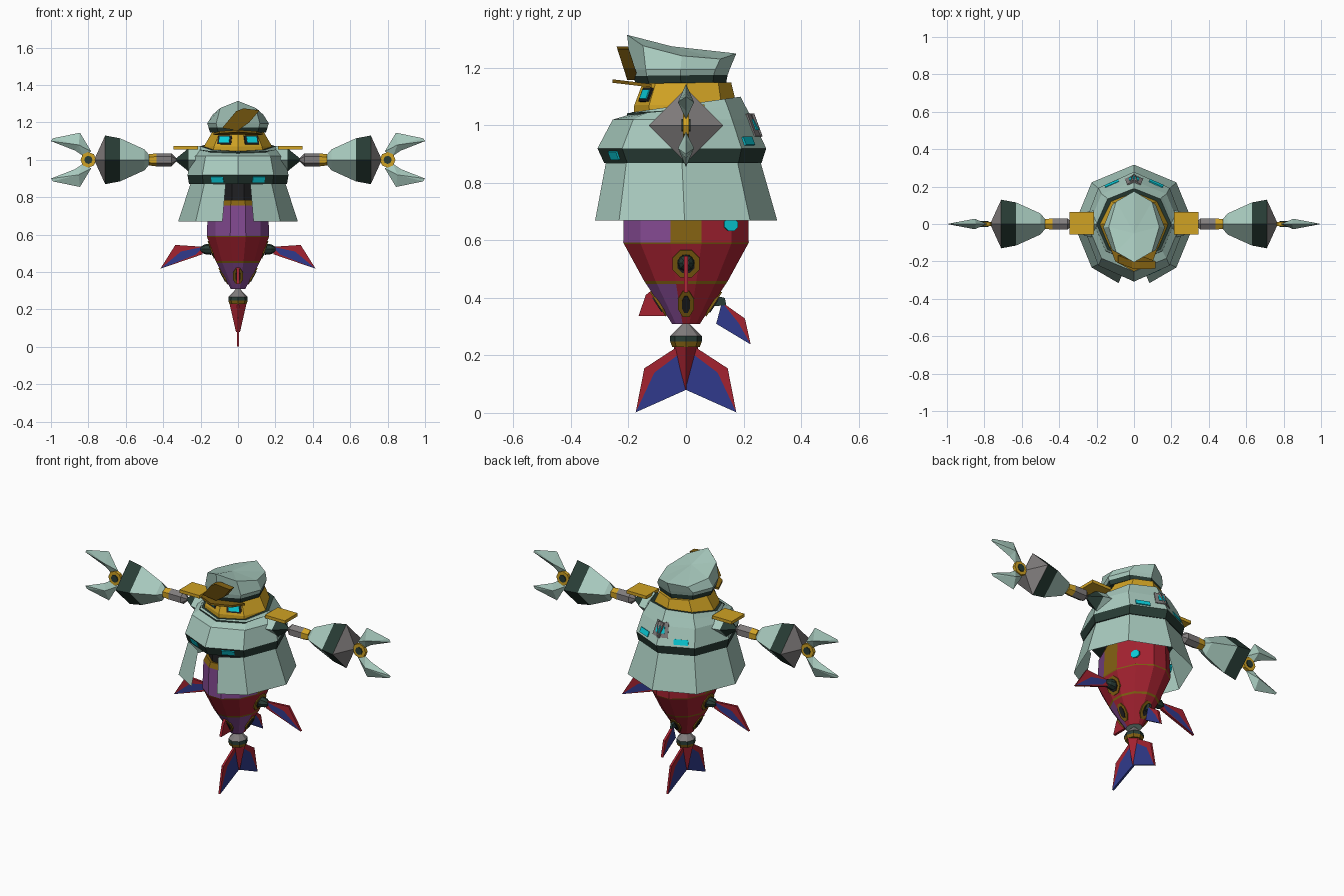
import bpy, bmesh, math
from mathutils import Vector
from mathutils.bvhtree import BVHTree

if "Cube" in bpy.data.objects:
    bpy.data.objects.remove(bpy.data.objects["Cube"])

def lin(c):
    c /= 255
    return c / 12.92 if c < 0.04 * 255 / 255 else ((c + 0.055) / 1.055) ** 2.4

MATS = {}
for mname, rgb in {"pale_green": (168, 202, 190), "dark_green": (40, 60, 53), "gold": (208, 162, 36),
                   "dark_gold": (132, 98, 18), "red": (164, 34, 48), "purple": (132, 74, 146),
                   "blue": (48, 58, 140), "grey": (128, 124, 124), "cyan": (10, 205, 218),
                   "black": (32, 32, 34)}.items():
    m = bpy.data.materials.new(mname)
    m.diffuse_color = (*[lin(c) for c in rgb], 1)
    m.use_nodes = True
    m.node_tree.nodes["Principled BSDF"].inputs["Base Color"].default_value = m.diffuse_color
    MATS[mname] = m
KEYS = list(MATS)
OCT = [i * 45 for i in range(8)]
HEX = [i * 60 for i in range(6)]
SQUARE = [0, 90, 180, 270]

def finish(name, bm):
    bmesh.ops.remove_doubles(bm, verts=bm.verts[:], dist=1e-4)
    bmesh.ops.recalc_face_normals(bm, faces=bm.faces[:])
    me = bpy.data.meshes.new(name)
    for k in KEYS:
        me.materials.append(MATS[k])
    bm.to_mesh(me)
    bm.free()
    ob = bpy.data.objects.new(name, me)
    bpy.context.collection.objects.link(ob)
    return ob

def loft(name, rings, bands, angles=OCT, closed=True, place=lambda p: p, apex=None):
    """rings: (z_front, z_back, half_width, y_front, y_back[, side_drop]); bands: colour or rule(angle)."""
    bm = bmesh.new()
    rows = []
    for r in rings:
        zf, zb, rx, yf, yb = r[:5]
        drop = r[5] if len(r) > 5 else 0
        row = []
        for a in angles:
            c, s = math.cos(math.radians(a)), math.sin(math.radians(a))
            z = zf + (zb - zf) * (s + 1) / 2 - drop * abs(rx * c)
            row.append(bm.verts.new(place(Vector((rx * c, (yf + yb) / 2 + (yb - yf) / 2 * s, z)))))
        rows.append(row)
    n = len(angles)
    for k, band in enumerate(bands):
        for i in range(n if closed else n - 1):
            j = (i + 1) % n
            a1 = angles[j] + (360 if j == 0 else 0)
            f = bm.faces.new((rows[k][i], rows[k][j], rows[k + 1][j], rows[k + 1][i]))
            f.material_index = KEYS.index(band((angles[i] + a1) / 2) if callable(band) else band)
    if closed:
        first, last = [KEYS.index(b) if isinstance(b, str) else 0 for b in (bands[0], bands[-1])]
        bm.faces.new(rows[0]).material_index = first
        if apex:
            tip = bm.verts.new(apex)
            for i in range(n):
                bm.faces.new((rows[-1][i], rows[-1][(i + 1) % n], tip)).material_index = last
        else:
            bm.faces.new(rows[-1]).material_index = last
    return finish(name, bm)

def rod(name, side, stations, bands, angles=SQUARE, z=1.0):
    """Spindle along x from (x, radius) stations."""
    rings = [(x, x, r, -r, r) for x, r in stations]
    return loft(name, rings, bands, angles, place=lambda p: Vector((side * p.z, p.y, z + p.x)))

def slab(name, polys, t, place):
    """Flat plates of thickness t from 2D outlines."""
    bm = bmesh.new()
    for mat, pts in polys:
        n = len(pts)
        a = [bm.verts.new(place(u, v, t / 2)) for u, v in pts]
        b = [bm.verts.new(place(u, v, -t / 2)) for u, v in pts]
        faces = [bm.faces.new(a), bm.faces.new(b[::-1])]
        faces += [bm.faces.new((a[(i + 1) % n], a[i], b[i], b[(i + 1) % n])) for i in range(n)]
        for f in faces:
            f.material_index = KEYS.index(mat)
    return finish(name, bm)

def decal(name, target, origin, w, h, mat, sides=4, lift=0.004):
    """Thin plate on the surface of target, found by looking inwards from origin."""
    me = target.data
    tree = BVHTree.FromPolygons([v.co for v in me.vertices], [tuple(p.vertices) for p in me.polygons])
    o = Vector(origin)
    hit, nrm, _, _ = tree.ray_cast(o, Vector((-o.x, -o.y, 0)).normalized())
    if hit is None:
        return
    if nrm.dot(Vector((o.x, o.y, 0))) < 0:
        nrm = -nrm
    u = Vector((0, 0, 1)).cross(nrm).normalized()
    v = nrm.cross(u)
    k = 0.5 / math.cos(math.pi / sides)
    pts = [(w * k * math.cos((i + .5) * math.tau / sides), h * k * math.sin((i + .5) * math.tau / sides))
           for i in range(sides)]
    slab(name, [(mat, pts)], 0.009, lambda a, b, d: hit + u * a + v * b + nrm * (d + lift - 0.0035))

# Hat with dark band, brim and crest
loft("hat", [(1.145, 1.15, .15, -.175, .14), (1.172, 1.176, .158, -.185, .145), (1.195, 1.195, .165, -.19, .152),
             (1.315, 1.25, .135, -.205, .175, .3)],
     ["dark_green", "pale_green", "pale_green"], apex=(0, -.05, 1.275))
slab("hat_brim", [("dark_gold", [(-.13, -.12), (-.1, -.2), (0, -.255), (.1, -.2), (.13, -.12)])], .012,
     lambda u, v, d: Vector((u, v, 1.138 - (v + .12) * .12 + d)))
slab("hat_crest", [("dark_gold", [(-.085, 1.17), (-.01, 1.26), (.03, 1.275), (.115, 1.265), (.06, 1.2), (0, 1.157)])],
     .04, lambda u, v, d: Vector((u, -.185 - (v - 1.16) * .32 + d, v)))

# Head with eyes
head = loft("head", [(1.02, 1.05, .19, -.18, .18), (1.07, 1.075, .182, -.18, .175), (1.15, 1.15, .137, -.15, .157)],
            ["gold", "gold"])
for s in (-1, 1):
    decal("eye_socket", head, (s * .15, -.29, 1.106), .08, .05, "black")
    decal("eye", head, (s * .15, -.29, 1.106), .058, .034, "cyan", lift=.008)

# Coat, belt and open skirt
coat = loft("coat", [(.87, .87, .262, -.285, .263), (.92, .92, .27, -.308, .279), (1.02, 1.02, .245, -.255, .232),
                     (1.035, 1.07, .215, -.205, .205), (1.045, 1.1, .2, -.192, .19), (1.047, 1.095, .175, -.17, .165)],
            ["dark_green", "pale_green", "pale_green", "pale_green", "dark_green"])
loft("skirt", [(.87, .87, .255, -.288, .26), (.67, .67, .32, -.327, .317)], ["pale_green"],
     [-75, -45, 0, 45, 90, 135, 180, 225, 255], closed=False)
loft("collar", [(1.03, 1.058, .214, -.206, .202), (1.043, 1.07, .212, -.204, .2)], ["dark_green"],
     [-180, -135, -90, -45, 0], closed=False)
for s in (-1, 1):
    decal("belt_light", coat, (s * .22, -.5, .896), .07, .03, "cyan")
    decal("back_light", coat, (s * .22, .4, .945), .08, .03, "cyan")
    decal("back_panel", coat, (s * .03, .5, 1.0), .06, .085, "grey")
    decal("back_lamp", coat, (s * .02, .5, 1.0), .03, .04, "cyan", lift=.008)

# Fish body: purple belly, red back, gold side strips
def flank(belly, strip):
    def rule(a):
        c, s = math.cos(math.radians(a)), math.sin(math.radians(a))
        return strip if abs(c) > .98 else (belly if s < 0 else "red")
    return rule

BODY = [-14, 14, 45, 76, 104, 135, 166, 194, 225, 256, 284, 315]
loft("inner_waist", [(.775, .775, .13, -.2, .2), (.88, .88, .13, -.2, .2)], ["black"], BODY)
body = loft("fish_body", [(.31, .31, .04, -.05, .05), (.449, .449, .118, -.143, .143), (.459, .459, .123, -.15, .15),
                          (.587, .587, .17, -.222, .222), (.593, .593, .172, -.225, .225),
                          (.755, .755, .165, -.222, .222), (.785, .785, .15, -.21, .21)],
            [flank("purple", "red"), "dark_gold", "red", "dark_gold", flank("purple", "dark_gold"), "dark_gold"],
            BODY)
for x, y in ((1, 0), (-1, 0), (0, 1), (0, -1)):
    decal("port_rim", body, (x, y, .38), .055, .1, "dark_gold", 8)
    decal("port", body, (x, y, .38), .028, .065, "black", 8, lift=.008)
for s in (-1, 1):
    decal("socket_rim", body, (s, 0, .52), .095, .1, "dark_gold", 8)
    decal("socket", body, (s, 0, .52), .06, .065, "black", 8, lift=.008)
    decal("body_light", body, (s * .7, .9, .655), .05, .045, "cyan", 8)

# Side fins
for s in (-1, 1):
    rod("fin_joint", s, [(.145, .03), (.18, .026), (.2, .012)], ["dark_green"] * 2, OCT, z=.522)
    slab("side_fin", [("red", [(.185, .535), (.335, .545), (.415, .418), (.305, .51)]),
                      ("blue", [(.185, .535), (.305, .51), (.415, .418), (.225, .494)]),
                      ("red", [(.185, .535), (.225, .494), (.415, .418), (.19, .495)])], .014,
         lambda u, v, d: Vector((s * u, d, v)))

# Back and front fins
slab("back_fin", [("dark_green", [(.09, .41), (.135, .4), (.14, .375), (.09, .37)]),
                  ("red", [(.125, .385), (.205, .328), (.225, .238), (.182, .314)]),
                  ("blue", [(.125, .385), (.182, .314), (.225, .238), (.105, .31)])], .014,
     lambda u, v, d: Vector((d, u, v)))
slab("front_fin", [("red", [(-.09, .45), (-.14, .41), (-.165, .337), (-.07, .337)])], .014,
     lambda u, v, d: Vector((d, u, v)))

# Tail joint, core and flukes
loft("tail_joint", [(.315, .315, .006, -.006, .006), (.268, .268, .05, -.055, .055), (.248, .248, .052, -.055, .055),
                    (.23, .23, .046, -.048, .048)], ["grey", "dark_green", "dark_gold"])
loft("tail_core", [(.23, .23, .045, -.043, .043), (.08, .08, .011, -.003, .003)], ["red"], SQUARE)
for s in (-1, 1):
    slab("tail_fluke", [("red", [(.03, .23), (.145, .155), (.175, .002), (.11, .14), (.03, .2)]),
                        ("blue", [(0, .2), (.03, .2), (.11, .14), (.175, .002), (0, .08)])], .012,
         lambda u, v, d: Vector((d, s * u, v)))

# Arms, sleeves and claws
WHEEL = [(math.cos(i * math.tau / 8), math.sin(i * math.tau / 8)) for i in range(8)]
for s in (-1, 1):
    slab("epaulette", [("gold", [(.215, -.055), (.345, -.055), (.345, .065), (.215, .065)])], .018,
         lambda u, v, d: Vector((s * u, v, 1.064 + d)))
    rod("shoulder", s, [(.2, .075), (.265, .062), (.285, .045), (.335, .005)],
        ["pale_green", "dark_green", "dark_green"])
    rod("upper_arm", s, [(.325, .004), (.355, .035), (.435, .035), (.475, .03)], ["grey", "grey", "gold"], HEX)
    rod("sleeve", s, [(.47, .02), (.5, .056), (.63, .115), (.71, .13), (.768, .003)],
        ["pale_green", "pale_green", "dark_green", "grey"])
    for part, mat, r, t in (("wrist_ring", "gold", .042, .02), ("wrist_hub", "dark_green", .022, .03)):
        slab(part, [(mat, WHEEL)], t, lambda u, v, d: Vector((s * (.8 + r * u), d, 1 + r * v)))
    # claws with a raised ridge on each face
    for t in (-1, 1):
        bm = bmesh.new()
        rim = [bm.verts.new((s * x, 0, 1 + t * z)) for x, z in
               ((1, .1), (.99, .115), (.845, .145), (.785, .045), (.83, .022), (.872, .05))]
        for d in (-.028, .028):
            tip = bm.verts.new((s * .852, d, 1 + t * .08))
            for i in range(6):
                bm.faces.new((rim[i], rim[(i + 1) % 6], tip)).material_index = KEYS.index("pale_green")
        finish("claw", bm)
